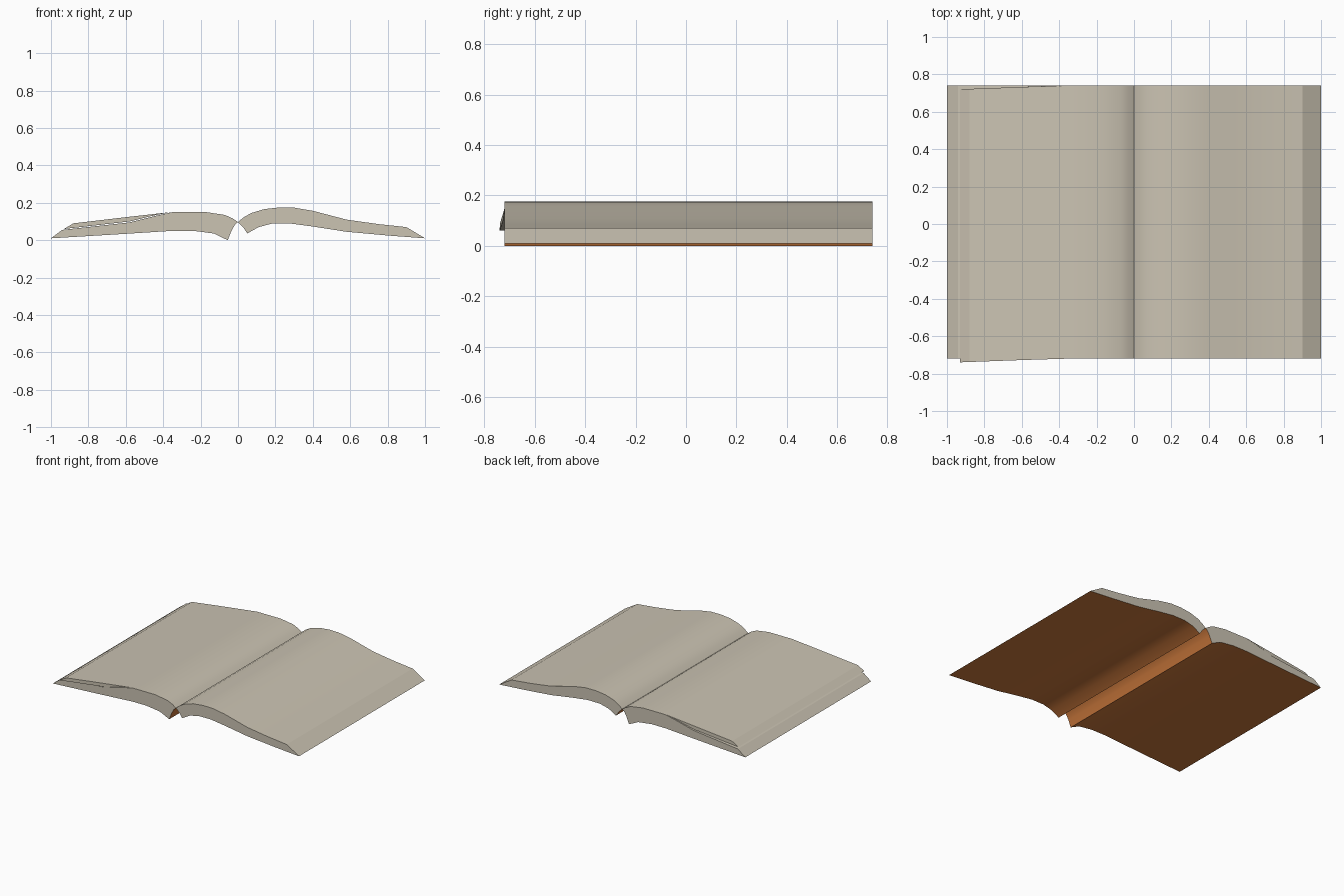
import bpy, bmesh

if "Cube" in bpy.data.objects:
    bpy.data.objects.remove(bpy.data.objects["Cube"])

Y0, Y1 = -0.72, 0.74


def colour(name, rgb):
    m = bpy.data.materials.new(name)
    m.diffuse_color = (*rgb, 1)
    m.use_nodes = True
    m.node_tree.nodes["Principled BSDF"].inputs["Base Color"].default_value = m.diffuse_color
    return m


PAPER = colour("paper", (0.60, 0.55, 0.45))
COVER = colour("brown_cover", (0.60, 0.19, 0.045))


def extrude_profile(name, paper, cover=(), shear=0.0, pivot=0.0):
    """Closed x/z profile swept along y; strips that start on a cover point are brown."""
    pts = list(paper) + list(cover)
    bm = bmesh.new()
    rows = [[bm.verts.new((x, y + shear * min(0, x - pivot), z)) for x, z in pts]
            for y in (Y0, Y1)]
    n = len(pts)
    for i in range(n):
        j = (i + 1) % n
        f = bm.faces.new((rows[0][i], rows[0][j], rows[1][j], rows[1][i]))
        f.material_index = 1 if cover and i >= len(paper) - 1 else 0
    for row in rows:
        bm.faces.new(row)
    bmesh.ops.recalc_face_normals(bm, faces=bm.faces)
    me = bpy.data.meshes.new(name)
    bm.to_mesh(me)
    bm.free()
    me.materials.append(PAPER)
    me.materials.append(COVER)
    ob = bpy.data.objects.new(name, me)
    bpy.context.collection.objects.link(ob)
    bpy.context.view_layer.objects.active = ob
    ob.select_set(True)
    bpy.ops.object.shade_smooth_by_angle(angle=0.35)
    ob.select_set(False)
    return ob


# Left half: pages on top, cover and hollow spine side underneath
extrude_profile(
    "left_pages",
    [(0, 0.097), (-0.03, 0.117), (-0.07, 0.135), (-0.17, 0.15), (-0.35, 0.15),
     (-0.45, 0.128), (-0.58, 0.095), (-0.94, 0.055), (-1, 0.01)],
    [(-0.6, 0.034), (-0.35, 0.05), (-0.24, 0.05), (-0.13, 0.036), (-0.055, 0.0),
     (-0.035, 0.05), (-0.018, 0.08)])

# Slightly skewed upper stack of pages on the left
extrude_profile(
    "loose_page_stack",
    [(-0.36, 0.15), (-0.6, 0.123), (-0.88, 0.09), (-0.93, 0.06),
     (-0.58, 0.1), (-0.45, 0.132)],
    shear=0.037, pivot=-0.40)

# Right half
extrude_profile(
    "right_pages",
    [(0, 0.097), (0.03, 0.122), (0.07, 0.145), (0.14, 0.166), (0.22, 0.175),
     (0.3, 0.174), (0.4, 0.157), (0.58, 0.11), (0.75, 0.086), (0.9, 0.07), (1, 0.01)],
    [(0.8, 0.025), (0.58, 0.045), (0.4, 0.073), (0.28, 0.089), (0.18, 0.088),
     (0.11, 0.07), (0.05, 0.036), (0.03, 0.065)])
